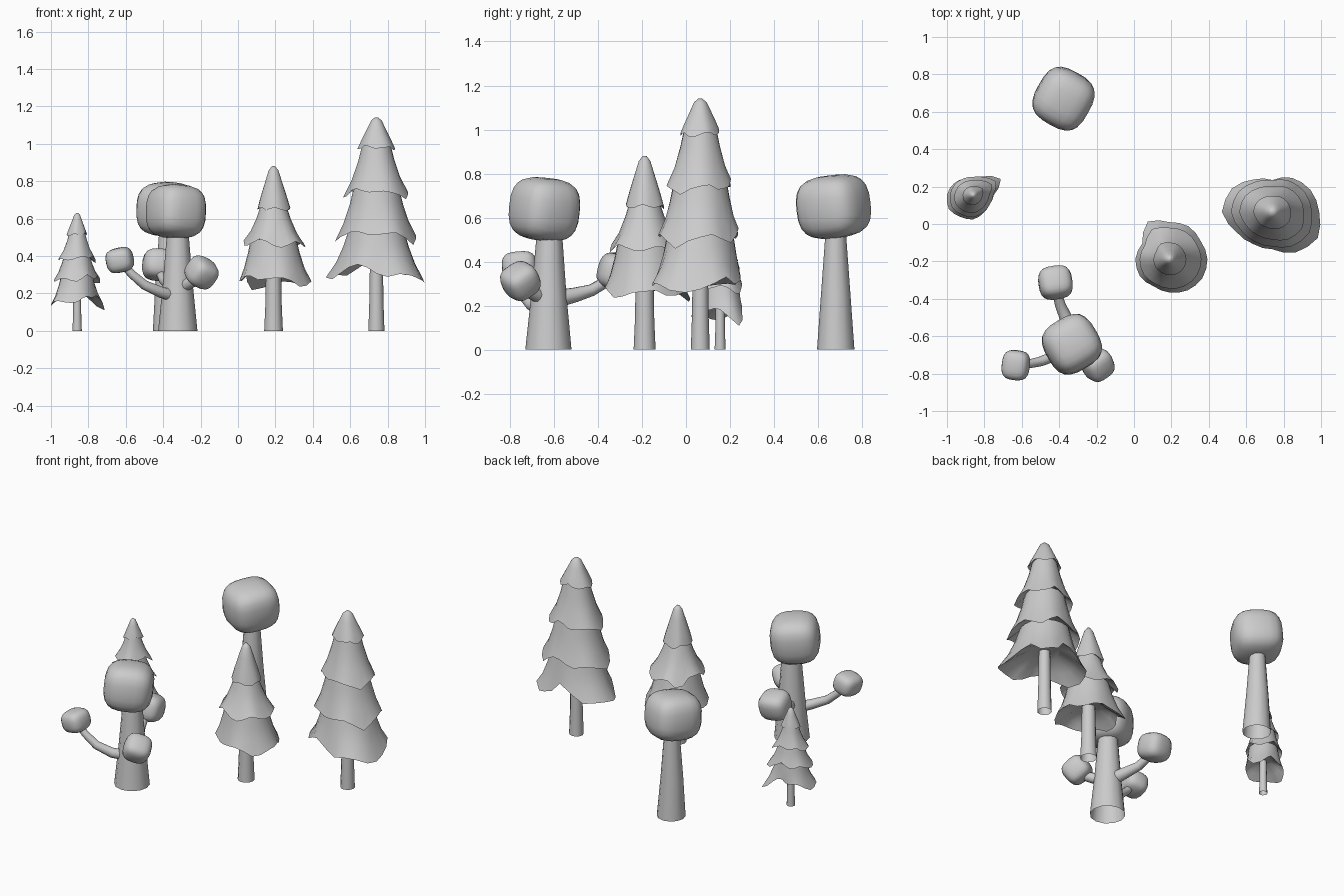
import bpy, bmesh, math, random
from mathutils import Vector, Euler

if "Cube" in bpy.data.objects:
    bpy.data.objects.remove(bpy.data.objects["Cube"])

random.seed(4)


def finish(name, bm, angle=50):
    bmesh.ops.recalc_face_normals(bm, faces=bm.faces[:])
    me = bpy.data.meshes.new(name)
    bm.to_mesh(me)
    bm.free()
    ob = bpy.data.objects.new(name, me)
    bpy.context.collection.objects.link(ob)
    bpy.ops.object.select_all(action='DESELECT')
    bpy.context.view_layer.objects.active = ob
    ob.select_set(True)
    bpy.ops.object.shade_smooth_by_angle(angle=math.radians(angle))
    return ob


def loft(name, rings, angle=50, caps=True):
    """Skin equal-sized closed rings, optionally capping both ends."""
    bm = bmesh.new()
    rows = [[bm.verts.new(p) for p in ring] for ring in rings]
    n = len(rows[0])
    for a, b in zip(rows, rows[1:]):
        for i in range(n):
            j = (i + 1) % n
            bm.faces.new((a[i], a[j], b[j], b[i]))
    if caps:
        bm.faces.new(rows[0][::-1])
        bm.faces.new(rows[-1])
    return finish(name, bm, angle)


def tube(name, path, radii, sides=12):
    """Open-ended trunk or branch."""
    path = [Vector(p) for p in path]
    rings = []
    for k, (p, r) in enumerate(zip(path, radii)):
        d = path[min(k + 1, len(path) - 1)] - path[max(k - 1, 0)]
        if abs(d.normalized().z) > 0.95:
            d = Vector((0, 0, 1))          # keep trunk bases level
        q = d.to_track_quat('Z', 'Y')
        rings.append([p + q @ Vector((r * math.cos(t), r * math.sin(t), 0))
                      for t in (2 * math.pi * i / sides for i in range(sides))])
    return loft(name, rings, caps=False)


def foliage_block(name, loc, half, rot, power=3.0):
    """Soft rounded cube of leaves."""
    bm = bmesh.new()
    bmesh.ops.create_cube(bm, size=2)
    bmesh.ops.subdivide_edges(bm, edges=bm.edges[:], cuts=5, use_grid_fill=True)
    q = Euler([math.radians(a) for a in rot]).to_matrix()
    for v in bm.verts:
        p = v.co / sum(abs(c) ** power for c in v.co) ** (1 / power)
        v.co = Vector(loc) + q @ Vector([a * b for a, b in zip(p, half)])
    return finish(name, bm, 60)


def pine(name, x, y, apex, tiers, outline, trunk_r):
    """tiers: (rim height, mean rim radius) from bottom to top; outline: rim radii every 30 degrees."""
    n = 24
    mean = sum(outline) / len(outline)
    full = []
    for i in range(n):
        a, b = outline[i // 2], outline[(i // 2 + 1) % len(outline)]
        full.append((a if i % 2 == 0 else (a + b) / 2) / mean - 1)
    tube(name + "_trunk", [(x, y, 0), (x, y, tiers[0][0] / 2), (x, y, tiers[0][0] + 0.14)],
         [trunk_r, trunk_r * 0.88, trunk_r * 0.78])
    for k, (z, r) in enumerate(tiers):
        last = k == len(tiers) - 1
        keep = 1.0 if k == 0 else 0.6 if not last else 0.4
        if last:
            h = apex - z
            prof = [(0.8, 0.28 * h), (0.5, 0.65 * h), (0.3, 0.9 * h), (0.1, h)]
        else:
            zn, rn = tiers[k + 1]
            h = 1.15 * (zn - z)
            top = 0.74 * rn / r
            prof = [(top + 0.58 * (1 - top), 0.3 * h), (top + 0.25 * (1 - top), 0.65 * h), (top, h)]

        # wide points of the ragged rim hang lower, with a few scallops
        phase = random.uniform(0, 6.28)
        wave = [-0.9 * keep * full[i] * r
                + r * (0.09 * math.sin(5 * 2 * math.pi * i / n + phase) + random.uniform(-0.05, 0.05))
                for i in range(n)]

        def ring(f, dz, w, droop):
            out = []
            for i in range(n):
                t = 2 * math.pi * i / n
                rr = r * f * (1 + keep * w * full[i])
                out.append(Vector((x + rr * math.cos(t), y + rr * math.sin(t),
                                   z + dz + droop * wave[i])))
            return out

        rings = [ring(0.4, 0.4 * r, 0, 0), ring(0.75, 0.2 * r, 0.6, 0.6), ring(1, 0, 1, 1)]
        for j, (f, dz) in enumerate(prof):
            w = (0.55, 0.25, 0, 0)[j]
            rings.append(ring(f, dz, w, w * 0.8))
        loft(f"{name}_tier_{k + 1}", rings, 55)


# three pines
pine("small_pine", -0.86, 0.155, 0.63,
     [(0.165, 0.123), (0.28, 0.115), (0.39, 0.093), (0.515, 0.053)],
     [.11, .17, .115, .09, .10, .12, .14, .15, .135, .13, .11, .10], 0.025)
pine("medium_pine", 0.19, -0.188, 0.88,
     [(0.265, 0.192), (0.46, 0.165), (0.65, 0.088)],
     [.205, .195, .205, .2, .235, .17, .185, .185, .17, .18, .195, .205], 0.05)
pine("large_pine", 0.74, 0.065, 1.14,
     [(0.31, 0.228), (0.51, 0.2), (0.74, 0.16), (0.98, 0.095)],
     [.25, .235, .21, .17, .20, .25, .27, .22, .20, .20, .25, .28], 0.043)

# plain round-topped tree
tube("round_tree_trunk", [(-0.37, 0.68, 0), (-0.375, 0.68, 0.25), (-0.375, 0.68, 0.58)],
     [0.085, 0.067, 0.043])
foliage_block("round_tree_crown", (-0.377, 0.67, 0.65), (0.15, 0.155, 0.143), (5, 5, -29))

# branching tree
tube("branch_tree_trunk", [(-0.322, -0.625, 0), (-0.322, -0.623, 0.25), (-0.322, -0.62, 0.56)],
     [0.105, 0.08, 0.055])
foliage_block("branch_tree_crown", (-0.332, -0.643, 0.638), (0.146, 0.146, 0.143), (-4, 5, 30))
tube("left_branch", [(-0.35, -0.65, 0.19), (-0.41, -0.70, 0.205), (-0.50, -0.735, 0.245),
                     (-0.57, -0.75, 0.305), (-0.62, -0.755, 0.36)],
     [0.034, 0.03, 0.026, 0.023, 0.02], 10)
foliage_block("left_branch_leaves", (-0.632, -0.755, 0.378), (0.073, 0.08, 0.066), (5, -12, -8))
tube("back_branch", [(-0.34, -0.57, 0.235), (-0.365, -0.50, 0.25), (-0.395, -0.43, 0.27),
                     (-0.42, -0.34, 0.32)],
     [0.04, 0.034, 0.028, 0.024], 10)
foliage_block("back_branch_leaves", (-0.42, -0.313, 0.353), (0.09, 0.087, 0.083), (-15, 5, 8))
tube("right_branch", [(-0.29, -0.66, 0.24), (-0.24, -0.71, 0.265), (-0.20, -0.75, 0.305)],
     [0.034, 0.03, 0.025], 10)
foliage_block("right_branch_leaves", (-0.195, -0.752, 0.312), (0.08, 0.08, 0.076), (35, 20, 35))
